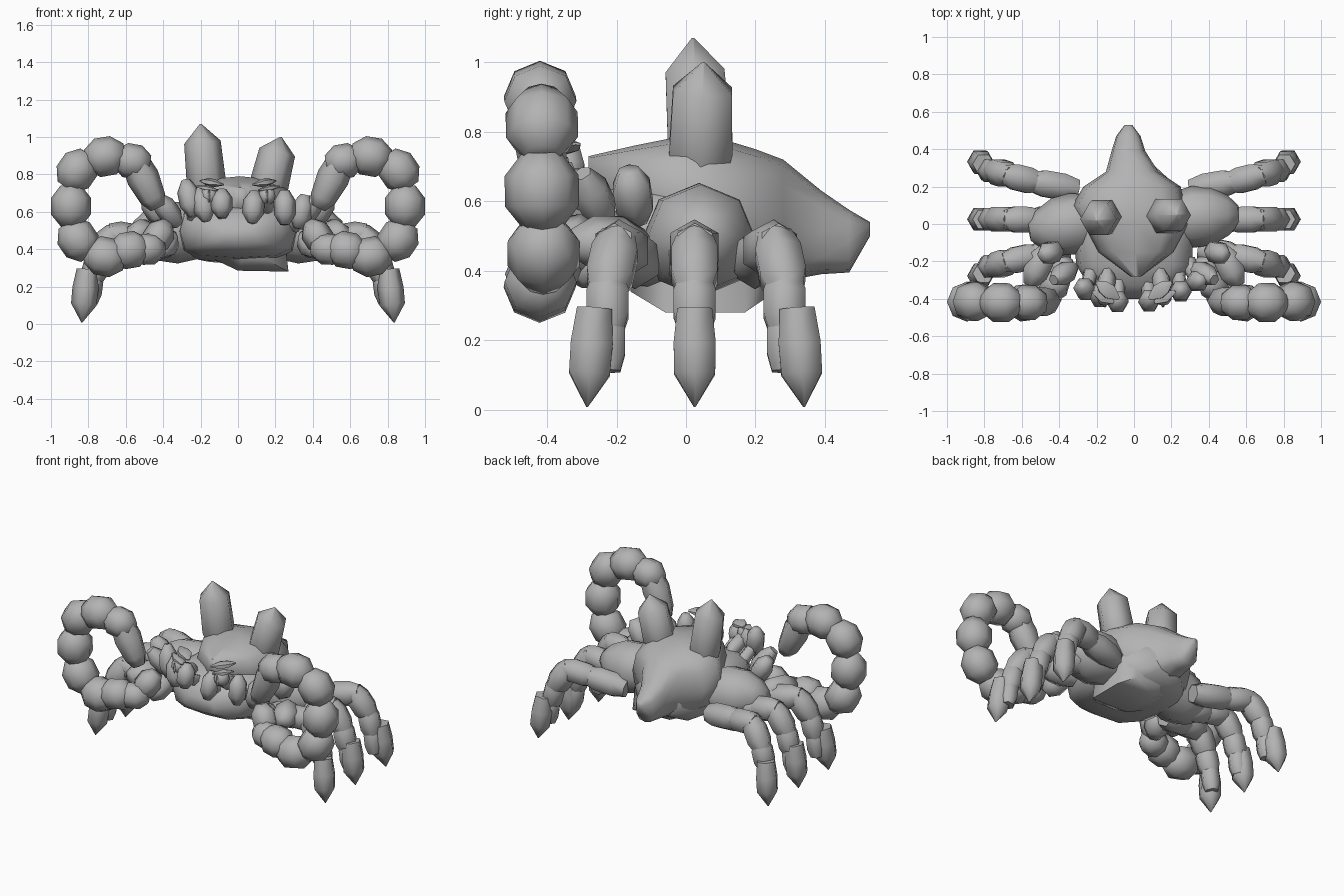
import bpy, bmesh, math
from mathutils import Vector, Matrix

cube = bpy.data.objects.get("Cube")
if cube:
    bpy.data.objects.remove(cube)

grey = bpy.data.materials.new("stone_grey")
grey.use_nodes = True
COLOR = (0.45, 0.45, 0.45, 1)
grey.diffuse_color = COLOR
grey.node_tree.nodes["Principled BSDF"].inputs["Base Color"].default_value = COLOR
parts = []


def finish(name, bm):
    bmesh.ops.recalc_face_normals(bm, faces=bm.faces)
    mesh = bpy.data.meshes.new(name)
    bm.to_mesh(mesh)
    bm.free()
    mesh.materials.append(grey)
    ob = bpy.data.objects.new(name, mesh)
    bpy.context.collection.objects.link(ob)
    parts.append(ob)


def skin(bm, rings):
    """Join rings of points with quads and cap both ends."""
    loops = [[bm.verts.new(p) for p in ring] for ring in rings]
    n = len(loops[0])
    for a, b in zip(loops, loops[1:]):
        for i in range(n):
            bm.faces.new((a[i], a[(i + 1) % n], b[(i + 1) % n], b[i]))
    bm.faces.new(loops[0][::-1])
    bm.faces.new(loops[-1])


def spindle(bm, a, b, profile, sides=6, squash=1.0):
    """Turned solid from a to b; profile holds (fraction, radius)."""
    a, b = Vector(a), Vector(b)
    axis = (b - a).normalized()
    u = axis.cross(Vector((0, 1, 0)))
    if u.length < 0.1:
        u = axis.cross(Vector((1, 0, 0)))
    u.normalize()
    v = axis.cross(u)
    rings = []
    for t, r in profile:
        c = a.lerp(b, t)
        rings.append([c + r * (u * math.cos(k) * squash + v * math.sin(k))
                      for k in (math.tau * i / sides for i in range(sides))])
    skin(bm, rings)


def bead(bm, a, b, r, end=.5, sides=6):
    spindle(bm, a, b, [(0, r * end), (.3, r * .97), (.7, r * .97), (1, r * end)], sides)


def side(p, s):
    return (p[0] * s, p[1], p[2])


def shell(name, stations, power, sides=12):
    """Hull from stations (y, centre x, half width, bottom, top)."""
    bm = bmesh.new()
    rings = []
    for y, cx, w, lo, hi in stations:
        ring = []
        for i in range(sides):
            k = math.tau * i / sides
            c, s = math.cos(k), math.sin(k)
            ring.append((cx + w * math.copysign(abs(c) ** power, c), y,
                         (lo + hi) / 2 + (hi - lo) / 2 * math.copysign(abs(s) ** power, s)))
        rings.append(ring)
    skin(bm, rings)
    finish(name, bm)


# Carapace with its tail, and the belly with the jaw
shell("carapace", [(-.28, .01, .03, .62, .73), (-.15, .01, .20, .52, .76),
                   (0, .01, .28, .44, .79), (.1, -.03, .30, .38, .78),
                   (.2, -.01, .26, .36, .75), (.28, -.01, .14, .37, .72),
                   (.39, -.03, .09, .39, .63), (.47, -.03, .065, .395, .575),
                   (.53, -.03, .02, .50, .54)], .75)
shell("belly", [(-.4, 0, .11, .43, .52), (-.33, 0, .24, .38, .60), (-.22, 0, .31, .355, .64),
                (0, 0, .32, .33, .65), (.2, 0, .23, .32, .6), (.32, 0, .10, .38, .55)], .6)

# Lopsided keel under the belly, with tapered ends
bm = bmesh.new()
outline = [(-.2, .38), (0, .285), (.27, .28), (.25, .45)]
skin(bm, [[(.04 + (x - .04) * f, y, .4 + (z - .4) * f) for x, z in outline]
          for y, f in ((-.16, .5), (-.06, 1), (.17, 1), (.24, .6))])
finish("keel", bm)

# Back spikes
for name, a, b in (("right_back_spike", (-.16, .045, .66), (-.2, .02, 1.07)),
                   ("left_back_spike", (.145, .04, .66), (.23, .05, 1.0))):
    bm = bmesh.new()
    spindle(bm, a, b, [(0, .08), (.25, .105), (.76, .098), (1, .004)])
    finish(name, bm)

for s, label in ((-1, "right"), (1, "left")):
    # Shoulder swelling
    bm = bmesh.new()
    spindle(bm, side((.15, .03, .48), s), (.56 * s, .005 + .045 * s, .50),
            [(0, .12), (.4, .165), (.65, .155), (.87, .105), (1, .05)], 8)
    finish(label + "_shoulder", bm)

    # Walking legs: root, knee, shin joints and pointed foot
    for leg, y0, y1, y2, x0 in (("front", -.14, -.20, -.285, .38), ("middle", .02, .025, .025, .4),
                                ("rear", .19, .26, .34, .33)):
        bm = bmesh.new()
        ym = y1 * .7 + y2 * .3
        chain = [(x0, y0, .42), (.53, (y0 + y1) / 2, .45), (.67, y1, .475),
                 (.745, ym, .36), (.775, ym, .25), (.79, ym, .14)]
        for i, (a, b) in enumerate(zip(chain, chain[1:])):
            a, b = Vector(side(a, s)), Vector(side(b, s))
            d = (b - a).normalized() * .03
            bead(bm, a - d, b + d, (.084, .082, .079, .072, .06)[i], .7)
        spindle(bm, side((.805, y2 + (y1 - y2) * .25, .29), s), side((.835, y2, .008), s),
                [(0, .058), (.35, .07), (.66, .068), (1, .003)])
        finish(f"{label}_{leg}_leg", bm)

    # Arm: jointed upper part, then a curled ring of angular joints
    bm = bmesh.new()
    for a, b, r in (((.40, -.14, .54), (.49, -.165, .69), .063),
                    ((.32, -.23, .53), (.43, -.30, .68), .06),
                    ((.46, -.12, .48), (.56, -.33, .48), .08),
                    ((.36, -.19, .48), (.42, -.32, .38), .075),
                    ((.38, -.30, .54), (.47, -.36, .40), .08)):
        bead(bm, side(a, s), side(b, s), r)
    ring = [(.48, -.39, .40), (.58, -.42, .395), (.71, -.42, .36), (.855, -.41, .45),
            (.893, -.415, .63), (.86, -.415, .82), (.71, -.42, .895), (.565, -.42, .87)]
    radii = (.085, .1, .107, .107, .11, .107, .107, .095)
    for i, p in enumerate(ring):
        before, after = Vector(ring[max(i - 1, 0)]), Vector(ring[min(i + 1, len(ring) - 1)])
        d = (after - before).normalized() * radii[i]
        bead(bm, side(Vector(p) - d, s), side(Vector(p) + d, s), radii[i], .5, 8)
    spindle(bm, side((.55, -.42, .87), s), side((.43, -.41, .62), s),
            [(0, .075), (.35, .088), (.8, .07), (1, .04)])
    finish(label + "_arm", bm)

    # Eye with a split pupil ridge
    bm = bmesh.new()
    place = Matrix.Translation((.155 * s, -.39, .685))
    bmesh.ops.create_uvsphere(bm, u_segments=10, v_segments=6, radius=.048, matrix=place)
    spindle(bm, (.155 * s, -.438, .65), (.155 * s, -.438, .72),
            [(0, .003), (.5, .01), (1, .003)], 4)
    finish(label + "_eye", bm)

    # Brow plates above the eye
    bm = bmesh.new()
    spindle(bm, (.08 * s, -.40, .745), (.2 * s, -.31, .765),
            [(0, .01), (.4, .045), (.7, .04), (1, .01)], 6, .5)
    spindle(bm, (.11 * s, -.42, .715), (.22 * s, -.36, .735),
            [(0, .01), (.5, .035), (1, .01)], 6, .5)
    finish(label + "_brow", bm)

    # Stalk joining the eye to the head
    bm = bmesh.new()
    bead(bm, (.14 * s, -.24, .6), (.155 * s, -.40, .67), .05)
    finish(label + "_eye_stalk", bm)

# Row of mouth feelers, each from its lower to its upper end
feelers = [((-.24, -.37, .575), (-.28, -.33, .77)), ((-.17, -.41, .55), (-.20, -.36, .73)),
           ((-.09, -.43, .57), (-.085, -.4, .72)), ((.075, -.43, .54), (.09, -.39, .71)),
           ((.25, -.37, .53), (.25, -.35, .715)), ((.32, -.31, .51), (.36, -.30, .69))]
for i, (a, b) in enumerate(feelers):
    bm = bmesh.new()
    bead(bm, a, b, .06, .4)
    spindle(bm, (a[0] * .9, -.2, .52), Vector(a).lerp(Vector(b), .4), [(0, .045), (1, .035)])
    finish(f"mouth_feeler_{i + 1}", bm)

# Smooth shading with crisp edges
bpy.ops.object.select_all(action="DESELECT")
for ob in parts:
    ob.select_set(True)
bpy.context.view_layer.objects.active = parts[0]
bpy.ops.object.shade_smooth_by_angle(angle=math.radians(65))
